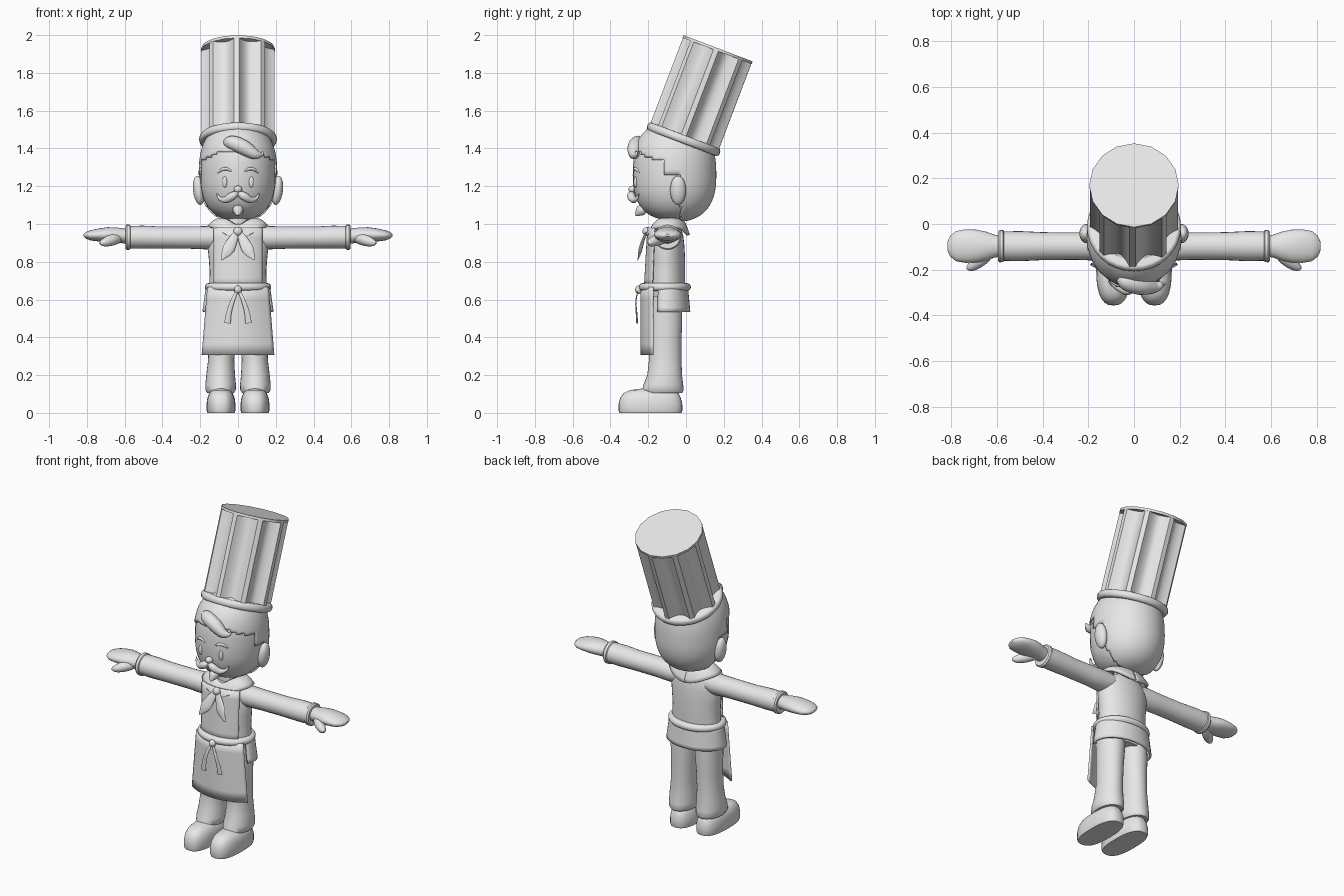
import bpy, bmesh, math
from mathutils import Vector, Matrix

GREY = bpy.data.materials.new("plain_grey")
GREY.diffuse_color = (0.8, 0.8, 0.8, 1)


def finish(name, bm, angle=40, thick=0):
    bmesh.ops.recalc_face_normals(bm, faces=bm.faces)
    me = bpy.data.meshes.new(name)
    for f in bm.faces:
        f.smooth = True
    bm.to_mesh(me)
    bm.free()
    me.set_sharp_from_angle(angle=math.radians(angle))
    me.materials.append(GREY)
    ob = bpy.data.objects.new(name, me)
    bpy.context.collection.objects.link(ob)
    if thick:
        mod = ob.modifiers.new("thickness", 'SOLIDIFY')
        mod.thickness, mod.offset = thick, 0
    return ob


def skin(rings, closed=True, caps=True):
    """Join rows of points into a surface."""
    bm = bmesh.new()
    rows = [[bm.verts.new(p) for p in r] for r in rings]
    n = len(rows[0])
    for a, b in zip(rows, rows[1:]):
        for i in range(n if closed else n - 1):
            j = (i + 1) % n
            bm.faces.new((a[i], a[j], b[j], b[i]))
    if caps:
        bm.faces.new(rows[0])
        bm.faces.new(rows[-1])
    return bm


def sq(v, e):
    return math.copysign(abs(v) ** (2 / e), v)


def ring(ru, rv, e=2, n=32):
    return [(ru * sq(math.cos(t), e), rv * sq(math.sin(t), e))
            for t in (2 * math.pi * i / n for i in range(n))]


def loft_z(name, secs, e=2):
    """Sections: z, x radius, y radius, centre x, centre y."""
    return finish(name, skin([[(cx + u, cy + v, z) for u, v in ring(a, b, e)]
                              for z, a, b, cx, cy in secs]))


def loft_x(name, secs, s, cy=-0.097):
    """Sections: x, y radius, z radius, centre z."""
    return finish(name, skin([[(s * x, cy + u, cz + v) for u, v in ring(a, b, 2, 24)]
                              for x, a, b, cz in secs]))


def sweep(name, pts, flat=1.0, steps=5, n=12):
    """Tapered round tube through points (x, y, z, radius)."""
    P = [Vector(p) for p in pts]
    P = [P[0] * 2 - P[1]] + P + [P[-1] * 2 - P[-2]]
    path = []
    for k in range(1, len(P) - 2):
        a, b, c, d = P[k - 1:k + 3]
        for i in range(steps + (k == len(P) - 3)):
            t = i / steps
            path.append(0.5 * (2 * b + (c - a) * t + (2 * a - 5 * b + 4 * c - d) * t * t
                               + (3 * b - a - 3 * c + d) * t ** 3))
    rings = []
    for i, p in enumerate(path):
        tan = (path[min(i + 1, len(path) - 1)] - path[max(i - 1, 0)]).xyz.normalized()
        front = Vector((0, -1, 0)) if abs(tan.y) < 0.9 else Vector((0, 0, 1))
        side = tan.cross(front).normalized()
        up = side.cross(tan)
        r = max(p.w, 0.002)
        rings.append([p.xyz + side * u + up * v for u, v in ring(r, r * flat, 2, n)])
    return finish(name, skin(rings))


def plate(name, fn, thick, nu=24, nv=6):
    """Thin sheet from fn(u, v), u in -1..1 and v in 0..1."""
    return finish(name, skin([[fn(2 * i / nu - 1, j / nv) for i in range(nu + 1)]
                              for j in range(nv + 1)], False, False), 40, thick)


def ball(name, c, r, rot=0.0):
    bm = bmesh.new()
    m = Matrix.Translation(c) @ Matrix.Rotation(rot, 4, 'Y') @ Matrix.Diagonal((*r, 1))
    bmesh.ops.create_uvsphere(bm, u_segments=20, v_segments=12, radius=1, matrix=m)
    return finish(name, bm, 180)


# Head and hair share one rounded shape
def head_bm(k=1.0, n=32, m=24):
    rings = []
    for i in range(1, m):
        a = math.pi * (i / m - 0.5)
        t, r = sq(math.sin(a), 2.5), sq(math.cos(a), 2.5)
        z = 1.26 + k * t * (0.27 if t > 0 else 0.24)
        rings.append([(u, -0.065 + v, z) for u, v in ring(0.2 * r * k, 0.217 * r * k, 2, n)])
    return skin(rings)


finish("head", head_bm(), 60)
hair = head_bm(1.02, 80, 60)


def bare(c):
    edge = -0.12 if c.z > 1.25 else -0.03
    return c.y < edge and c.z < 1.38 - 0.5 * max(0, abs(c.x) - 0.1)


bmesh.ops.delete(hair, geom=[f for f in hair.faces if bare(f.calc_center_median())],
                 context='FACES')
finish("hair", hair, 60, 0.008)
sweep("forelock", [(-0.06, -0.23, 1.43, 0.025), (-0.03, -0.255, 1.43, 0.038),
                   (0.03, -0.27, 1.405, 0.04), (0.09, -0.275, 1.37, 0.028),
                   (0.125, -0.265, 1.37, 0.012), (0.132, -0.262, 1.385, 0.004)])

# Face
ball("nose", (0, -0.283, 1.183), (0.022, 0.022, 0.02))
sweep("goatee", [(0, -0.215, 1.09, 0.02), (0, -0.24, 1.07, 0.028), (0, -0.268, 1.045, 0.005)])
for s in (-1, 1):
    ball("eye", (s * 0.07, -0.267, 1.222), (0.013, 0.01, 0.03))
    sweep("eyebrow", [(s * 0.035, -0.277, 1.28, 0.004), (s * 0.06, -0.27, 1.292, 0.008),
                      (s * 0.085, -0.26, 1.288, 0.008), (s * 0.107, -0.246, 1.27, 0.003)])
    sweep("moustache", [(s * 0.002, -0.285, 1.165, 0.012), (s * 0.03, -0.29, 1.148, 0.022),
                        (s * 0.065, -0.277, 1.128, 0.018), (s * 0.095, -0.262, 1.135, 0.01),
                        (s * 0.112, -0.25, 1.16, 0.003)])
    ball("ear", (s * 0.208, -0.042, 1.178), (0.03, 0.042, 0.078), s * 0.12)

# Tall pleated hat, tilted back
tilt = Matrix.Translation((0, -0.02, 1.43)) @ Matrix.Rotation(math.radians(-20.8), 4, 'X')


def pleats(z, k=1.0):
    out = []
    for rib in range(8):
        for f in [0, 0.09] + [0.09 + 0.82 * i / 9 for i in range(1, 10)]:
            g = max(0, (f - 0.09) / 0.82)
            r = k * (0.194 - 0.042 * math.sin(math.pi * g) ** 0.7)
            a = 2 * math.pi * (rib + f - 0.045 + 2) / 8 - math.pi
            out.append(tilt @ Vector((r * math.cos(a), r * math.sin(a), z)))
    return out


def hat_ring(r, z, n=32):
    return [tilt @ Vector((u, v, z)) for u, v in ring(r, r, 2, n)]


finish("hat_pleats", skin([pleats(0), pleats(0.52)]), 35)
finish("hat_top", skin([hat_ring(0.196, 0.52, 16), hat_ring(0.196, 0.535, 16)]), 30)
finish("hat_band", skin([hat_ring(0.19 + 0.016 * math.sin(math.pi * i / 8),
                                  0.02 - 0.022 * math.cos(math.pi * i / 8))
                         for i in range(9)]), 50)

# Neck, jacket, jacket tail and belt
loft_z("neck", [(0.95, 0.06, 0.06, 0, -0.09), (1.06, 0.055, 0.055, 0, -0.09)])
loft_z("jacket", [(z, a, b, 0, -0.105) for z, a, b in (
    (0.55, 0.13, 0.08), (0.6, 0.155, 0.098), (0.68, 0.152, 0.1), (0.75, 0.15, 0.1),
    (0.82, 0.155, 0.1), (0.89, 0.162, 0.096), (0.94, 0.155, 0.09), (0.975, 0.125, 0.08),
    (1.0, 0.07, 0.06))])


def tail(u, v):
    a, k = u * 1.95, 1 - 0.1 * v
    return (0.183 * k * math.sin(a), -0.105 + 0.122 * k * math.cos(a), 0.535 + 0.13 * v)


plate("jacket_tail", tail, 0.012)
loft_z("belt", [(0.666 - 0.021 * math.cos(t), 0.155 + 0.021 * math.sin(t),
                 0.117 + 0.021 * math.sin(t), 0, -0.112)
                for t in (math.pi * i / 8 for i in range(9))])

# Apron skirt and bib
plate("apron_skirt", lambda u, v: (u * (0.19 - 0.03 * v), -0.235 + 0.06 * u * u,
                                   0.306 + 0.36 * v), 0.01)
plate("apron_bib", lambda u, v: (0.128 * u, -0.105 - (0.114 - 0.018 * v)
                                 * math.sqrt(1 - (0.128 * u / 0.167) ** 2),
                                 0.66 + 0.32 * v), 0.008)


# Neck scarf
def collar(u, v):
    a = math.pi * u
    c, w = math.cos(a), math.sin(a)
    front = max(c, 0) ** 4
    rx, ry = 0.068 + 0.087 * v, 0.065 + 0.043 * v
    z = 1.02 - v * (0.035 + 0.035 * front + 0.045 * max(-c, 0) ** 3) + 0.018 * math.sin(math.pi * v)
    return (rx * w, -0.095 - ry * c, z - 0.03 * front)


plate("scarf_collar", collar, 0.016, 48, 6)
ball("scarf_knot", (0, -0.208, 0.96), (0.024, 0.022, 0.024))

# Scarf tails, apron bow and limbs, once per side
ball("apron_knot", (0, -0.25, 0.652), (0.02, 0.02, 0.022))
for s in (-1, 1):
    sweep("scarf_tail", [(s * 0.005, -0.21, 0.96, 0.012), (s * 0.03, -0.228, 0.91, 0.026),
                         (s * 0.055, -0.243, 0.86, 0.03), (s * 0.088, -0.255, 0.81, 0.004)], 0.3)
    sweep("apron_tie", [(s * 0.004, -0.255, 0.65, 0.007), (s * 0.03, -0.265, 0.59, 0.011),
                        (s * 0.048, -0.262, 0.53, 0.014), (s * 0.056, -0.258, 0.475, 0.017)], 0.3)
    loft_x("sleeve", [(0.08, 0.06, 0.05, 0.93), (0.15, 0.064, 0.062, 0.927),
                      (0.25, 0.06, 0.059, 0.928), (0.4, 0.061, 0.058, 0.928),
                      (0.5, 0.066, 0.061, 0.93), (0.58, 0.064, 0.06, 0.93)], s)
    loft_x("cuff", [(0.567, 0.06, 0.058, 0.93), (0.573, 0.07, 0.066, 0.93),
                    (0.588, 0.071, 0.067, 0.93), (0.596, 0.064, 0.06, 0.93)], s)
    loft_x("hand", [(0.57, 0.045, 0.04, 0.935), (0.61, 0.05, 0.04, 0.938),
                    (0.65, 0.064, 0.041, 0.941), (0.69, 0.072, 0.04, 0.943),
                    (0.74, 0.073, 0.034, 0.942), (0.78, 0.066, 0.027, 0.94),
                    (0.805, 0.046, 0.018, 0.94), (0.818, 0.018, 0.006, 0.94)], s)
    sweep("thumb", [(s * 0.63, -0.11, 0.93, 0.03), (s * 0.665, -0.15, 0.917, 0.031),
                    (s * 0.7, -0.178, 0.905, 0.025), (s * 0.722, -0.193, 0.9, 0.015),
                    (s * 0.73, -0.2, 0.898, 0.004)])
    loft_z("trouser_leg", [(z, a, b, s * cx, cy) for z, a, b, cx, cy in (
        (0.62, 0.078, 0.085, 0.08, -0.108), (0.5, 0.077, 0.088, 0.083, -0.108),
        (0.38, 0.071, 0.086, 0.086, -0.11), (0.28, 0.069, 0.086, 0.089, -0.11),
        (0.2, 0.076, 0.092, 0.092, -0.113), (0.15, 0.081, 0.105, 0.092, -0.12),
        (0.12, 0.08, 0.11, 0.092, -0.122), (0.105, 0.07, 0.1, 0.092, -0.12))])
    loft_z("shoe", [(z, a, b, s * 0.09, cy) for z, a, b, cy in (
        (0, 0.072, 0.165, -0.188), (0.012, 0.076, 0.169, -0.188), (0.05, 0.076, 0.168, -0.188),
        (0.08, 0.072, 0.16, -0.188), (0.105, 0.062, 0.145, -0.185),
        (0.12, 0.046, 0.12, -0.18), (0.128, 0.02, 0.07, -0.17))], 2.6)
